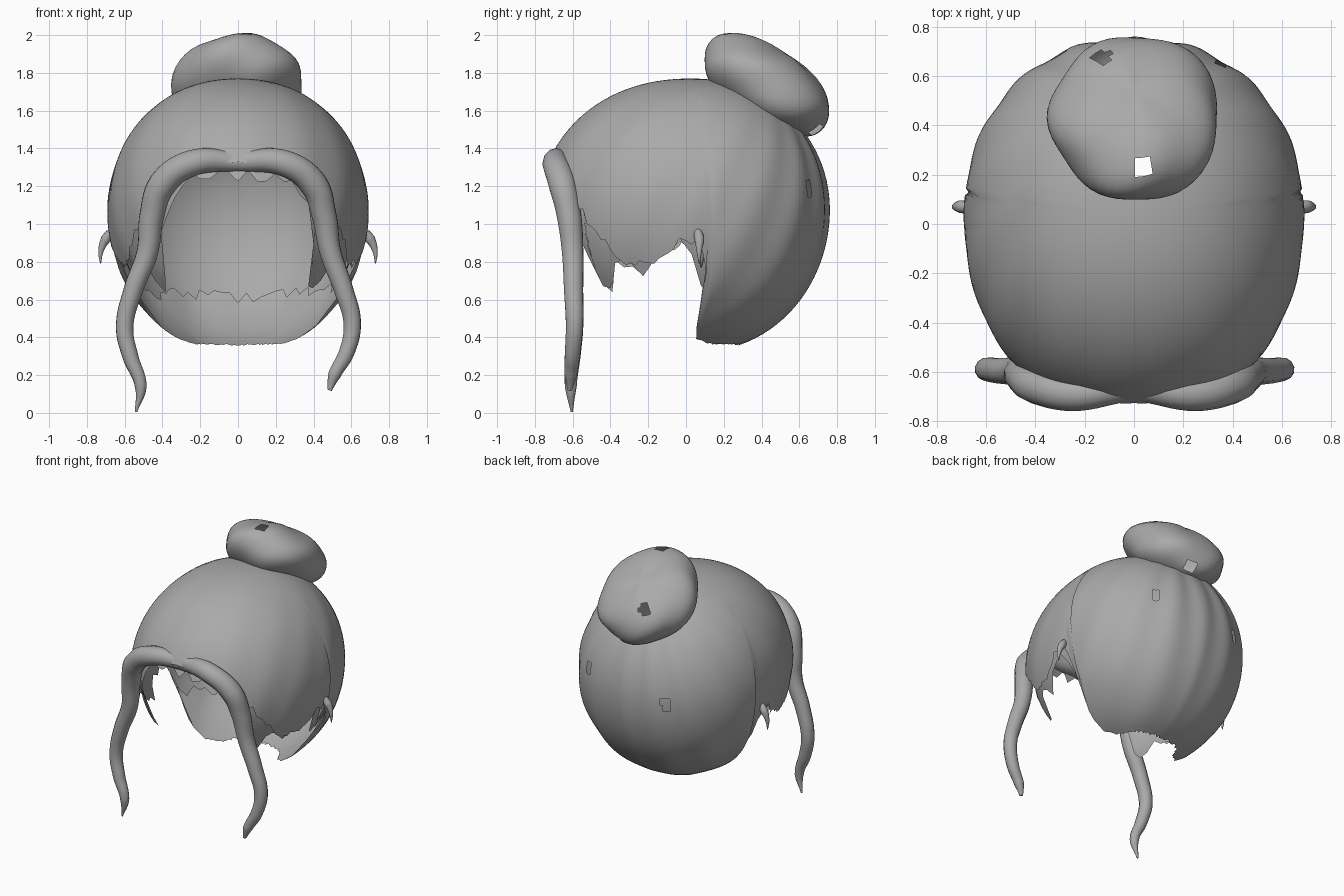
import bpy, bmesh, math, random
from mathutils import Vector

if "Cube" in bpy.data.objects:
    bpy.data.objects.remove(bpy.data.objects["Cube"])

random.seed(4)
hair = bpy.data.materials.new("grey_hair")
hair.diffuse_color = (0.40, 0.40, 0.40, 1)
hair.use_nodes = True
hair.node_tree.nodes["Principled BSDF"].inputs["Base Color"].default_value = hair.diffuse_color


def finish(ob):
    ob.data.materials.clear()
    ob.data.materials.append(hair)
    bpy.ops.object.select_all(action='DESELECT')
    ob.select_set(True)
    bpy.context.view_layer.objects.active = ob
    bpy.ops.object.shade_smooth_by_angle(angle=math.radians(50))


def grid(name, fn, rows, cols, drop=lambda p: False):
    """Closed-round surface fn(u, v); faces whose centre satisfies drop are removed."""
    bm = bmesh.new()
    vs = [[bm.verts.new(fn(i / rows, j / cols)) for j in range(cols)] for i in range(rows + 1)]
    for i in range(rows):
        for j in range(cols):
            k = (j + 1) % cols
            q = (vs[i][j], vs[i + 1][j], vs[i + 1][k], vs[i][k])
            if not drop(sum((v.co for v in q), Vector()) / 4):
                bm.faces.new(q)
    bmesh.ops.delete(bm, geom=[v for v in bm.verts if not v.link_faces], context='VERTS')
    bmesh.ops.remove_doubles(bm, verts=bm.verts, dist=0.0008)
    me = bpy.data.meshes.new(name)
    bm.to_mesh(me)
    bm.free()
    ob = bpy.data.objects.new(name, me)
    bpy.context.collection.objects.link(ob)
    finish(ob)
    return ob


def tube(name, pts):
    """Round lock through points (x, y, z, radius)."""
    cu = bpy.data.curves.new(name, 'CURVE')
    cu.dimensions = '3D'
    cu.bevel_depth = 1
    cu.bevel_resolution = 4
    cu.use_fill_caps = True
    s = cu.splines.new('BEZIER')
    s.resolution_u = 8
    s.bezier_points.add(len(pts) - 1)
    for b, p in zip(s.bezier_points, pts):
        b.co, b.radius = p[:3], p[3]
        b.handle_left_type = b.handle_right_type = 'AUTO'
    ob = bpy.data.objects.new(name, cu)
    bpy.context.collection.objects.link(ob)
    bpy.ops.object.select_all(action='DESELECT')
    ob.select_set(True)
    bpy.context.view_layer.objects.active = ob
    bpy.ops.object.convert(target='MESH')
    finish(bpy.context.view_layer.objects.active)


def lerp(table, a):
    for (a0, z0), (a1, z1) in zip(table, table[1:]):
        if a <= a1:
            return z0 + (z1 - z0) * max(0, (a - a0) / (a1 - a0))
    return table[-1][1]


def spow(v, e):
    return math.copysign(abs(v) ** e, v)


# head shape: egg around (0, 0.03, 1.07); angle a in degrees from the front
ZC = 1.07


def polar(z, k=1.0):
    return math.acos(max(-1, min(1, (z - ZC) / k / (0.70 if z > ZC else 0.75))))


def head(a, th, k=1.0):
    r = max(0, math.sin(th)) ** 0.92 * k
    c = math.cos(th) * k
    t = math.radians(a)
    return Vector((0.69 * r * spow(math.sin(t), 0.94),
                   0.03 - (0.81 if abs(a) < 90 else 0.725) * r * spow(math.cos(t), 0.94),
                   ZC + c * (0.70 if c > 0 else 0.75)))


# bun frame: tilted backwards
BC = Vector((0.005, 0.43, 1.735))
LONG = Vector((0, math.cos(0.58), -math.sin(0.58)))
UP = Vector((0, math.sin(0.58), math.cos(0.58)))


def in_bun(p, s):
    d = p - BC
    return (d.x / 0.34) ** 2 + (d.dot(LONG) / 0.37) ** 2 + (d.dot(UP) / 0.21) ** 2 < s


holes = [(Vector(h), r) for h, r in [
    ((0.34, 0.63, 1.18), 0.045), ((0.60, 0.17, 0.46), 0.03), ((0.08, 0.70, 1.49), 0.05),
    ((-0.30, 0.66, 1.10), 0.05), ((0.03, 0.24, 1.97), 0.055), ((-0.13, 0.67, 1.76), 0.04)]]


def holed(p):
    return any((p - h).length < r for h, r in holes)


# main cap with cut-out around the face and ears
EDGE = [(0, 1.33), (20, 1.32), (33, 1.24), (40, 1.16), (52, 0.95), (62, 0.81), (72, 0.78),
        (82, 0.86), (88, 0.93), (93, 0.89), (95.5, 0.80), (97, 0.62), (98, 0.45),
        (100, 0.39), (115, 0.365), (180, 0.36)]
NC = 180
jag = [random.uniform(-0.025, 0.025) for _ in range(NC + 1)]


def cap(u, v):
    a = v * 360 - 180
    z = lerp(EDGE, abs(a)) + jag[round(v * NC)] * (1 if 42 < abs(a) < 96 else 0.15)
    p = head(a, u * polar(z))
    # combed grooves that run out of the bun
    d = p - BC
    psi = math.atan2(d.x, d.dot(LONG))
    w = 0.003 + 0.007 * max(0, math.cos(psi))
    f = 1 + w * math.sin(16 * abs(psi) + 2.5 * d.length) * min(1, d.length / 0.5)
    y = 0.03 + (p.y - 0.03) * f
    # lobe behind the ear comes forward at the bottom
    if abs(a) > 90 and p.z < 0.65:
        y -= 0.045 * max(0, 1 - max(0, abs(a) - 95) / 40) * min(1, (0.65 - p.z) / 0.15)
    return Vector((p.x * f, y, p.z))


grid("hair_cap", cap, 44, NC, drop=lambda p: in_bun(p, 0.75) or holed(p))


# inner scalp layer with ragged edges, open under the bun
INNER = [(0, 1.26), (22, 1.23), (32, 1.16), (38, 0.95), (44, 0.64), (50, 0.68), (55, 0.79),
         (70, 0.76), (80, 0.88), (88, 0.92), (93, 0.72), (100, 0.65), (180, 0.61)]
NI = 84
rag = [random.uniform(-0.04, 0.04) for _ in range(NI + 1)]


def inner(u, v):
    a = v * 360 - 180
    z = lerp(INNER, abs(a)) + rag[round(v * NI)]
    return head(a, u * polar(z, 0.93), 0.93)


grid("inner_layer", inner, 22, NI, drop=lambda p: p.z > 1.45 and p.y > 0.12 and abs(p.x) < 0.3)


# bun
def bun(u, v):
    th, t = math.pi * u, 2 * math.pi * v
    s = math.sin(th) ** 0.85 if 0 < u < 1 else 0
    f = 1 + 0.03 * math.sin(5 * t + 3 * th) * s + 0.015 * math.sin(3 * t - 1) * s
    return (BC + Vector((0.345 * s * f * math.cos(t), 0, 0)) + LONG * (0.375 * s * f * math.sin(t))
            + UP * (0.195 * spow(math.cos(th), 0.95) * (1 + 0.06 * s * math.sin(4 * t))))


def in_head(p):
    return (p.x / 0.69) ** 2 + ((p.y - 0.03) / 0.74) ** 2 + ((p.z - ZC) / 0.70) ** 2 < 0.88


grid("bun", bun, 32, 56, drop=lambda p: in_head(p) or holed(p))

# fringe arch running into two wavy front locks
tube("fringe_locks", [
    (-0.54, -0.605, 0.005, 0.006), (-0.515, -0.61, 0.14, 0.032), (-0.57, -0.60, 0.30, 0.043),
    (-0.60, -0.59, 0.45, 0.047), (-0.555, -0.595, 0.65, 0.052), (-0.48, -0.60, 0.85, 0.058),
    (-0.455, -0.62, 1.05, 0.067), (-0.40, -0.655, 1.21, 0.075), (-0.25, -0.69, 1.32, 0.07),
    (0, -0.665, 1.33, 0.055),
    (0.25, -0.69, 1.32, 0.07), (0.40, -0.655, 1.21, 0.075), (0.455, -0.62, 1.05, 0.067),
    (0.49, -0.60, 0.85, 0.058), (0.56, -0.595, 0.65, 0.052), (0.605, -0.59, 0.47, 0.047),
    (0.575, -0.60, 0.32, 0.042), (0.51, -0.61, 0.20, 0.034), (0.485, -0.615, 0.12, 0.012)])

# little tufts above the ears
for side, sx in (("left", -1), ("right", 1)):
    tube("ear_tuft_" + side, [(sx * 0.66, 0.06, 0.97, 0.02), (sx * 0.70, 0.07, 0.92, 0.027),
                              (sx * 0.725, 0.07, 0.86, 0.015), (sx * 0.728, 0.07, 0.79, 0.003)])
    tube("ear_wisp_" + side, [(sx * 0.655, 0.09, 0.95, 0.02), (sx * 0.635, 0.09, 0.86, 0.014),
                              (sx * 0.60, 0.08, 0.77, 0.003)])
